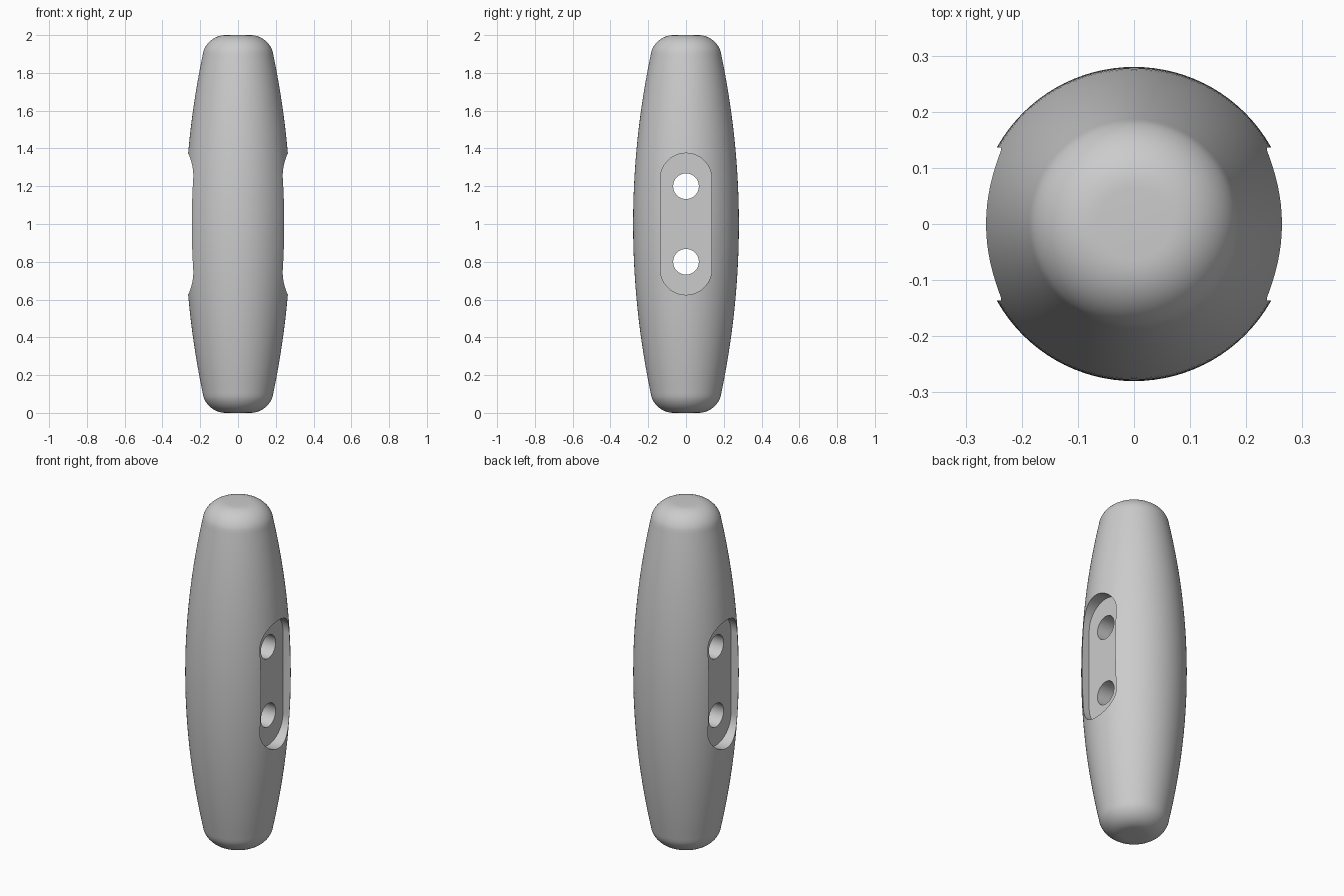
import bpy, bmesh
from math import pi, sin, cos, atan
from mathutils import Matrix

cube = bpy.data.objects.get("Cube")
if cube:
    bpy.data.objects.remove(cube)

grey = bpy.data.materials.new("plain_grey")
grey.use_nodes = True
colour = (0.6, 0.6, 0.6, 1)
grey.diffuse_color = colour
grey.node_tree.nodes["Principled BSDF"].inputs["Base Color"].default_value = colour


def make_object(name, bm):
    bmesh.ops.recalc_face_normals(bm, faces=bm.faces)
    mesh = bpy.data.meshes.new(name)
    bm.to_mesh(mesh)
    bm.free()
    mesh.materials.append(grey)
    obj = bpy.data.objects.new(name, mesh)
    bpy.context.collection.objects.link(obj)
    return obj


def prism(name, outline, x0, x1):
    """Extrude a (y, z) outline along x."""
    bm = bmesh.new()
    face = bm.faces.new([bm.verts.new((x0, y, z)) for y, z in outline])
    new = bmesh.ops.extrude_face_region(bm, geom=[face])["geom"]
    bmesh.ops.translate(bm, vec=(x1 - x0, 0, 0),
                        verts=[v for v in new if isinstance(v, bmesh.types.BMVert)])
    return make_object(name, bm)


# Barrel profile: a shallow bulge, then a round shoulder to a small flat end
MID, END, BULGE, SHOULDER, CURVE = 0.28, 0.895, 0.125, 0.125, 0.116
side = [(MID - CURVE * h * h, h) for h in (END * i / 24 for i in range(25))]
tilt = atan(2 * CURVE * END)
centre_r = side[-1][0] - SHOULDER * cos(tilt)
centre_h = 1 - SHOULDER
angles = [tilt + (pi / 2 - tilt) * i / 12 for i in range(1, 13)]
half = side + [(centre_r + SHOULDER * cos(a), centre_h + SHOULDER * sin(a)) for a in angles]
half.append((0, 1))
profile = [(r, -h) for r, h in reversed(half[1:])] + half

# Toggle body, spun around z
bm = bmesh.new()
verts = [bm.verts.new((r, 0, 1 + h)) for r, h in profile]
edges = [bm.edges.new(pair) for pair in zip(verts, verts[1:])]
bmesh.ops.spin(bm, geom=verts + edges, cent=(0, 0, 0), axis=(0, 0, 1),
               angle=2 * pi, steps=96, use_merge=True)
bmesh.ops.remove_doubles(bm, verts=bm.verts, dist=1e-5)
body = make_object("toggle_body", bm)

# Cutters: a round-ended recess on each side and two cord holes right through
SLOT_R, SLOT_HALF, FLOOR = 0.136, 0.375, 0.196
slot = [(SLOT_R * cos(a), 1 + SLOT_R * sin(a) + s * (SLOT_HALF - SLOT_R))
        for s, start in ((1, 0), (-1, pi))
        for a in (start + pi * i / 32 for i in range(33))]
cutters = [prism("slot_cutter", slot, s * FLOOR, s * 0.4) for s in (-1, 1)]
for z in (0.8, 1.2):
    hole = [(0.068 * cos(2 * pi * i / 48), z + 0.068 * sin(2 * pi * i / 48)) for i in range(48)]
    cutters.append(prism("hole_cutter", hole, -0.5, 0.5))

bpy.context.view_layer.objects.active = body
for cutter in cutters:
    cutter.hide_render = True
    mod = body.modifiers.new("cut", "BOOLEAN")
    mod.operation, mod.solver, mod.object = "DIFFERENCE", "EXACT", cutter
    bpy.ops.object.modifier_apply(modifier=mod.name)
    bpy.data.objects.remove(cutter)

# Smooth barrel with crisp recess and hole edges
bpy.ops.object.select_all(action="DESELECT")
body.select_set(True)
bpy.ops.object.shade_smooth_by_angle(angle=pi / 6)
